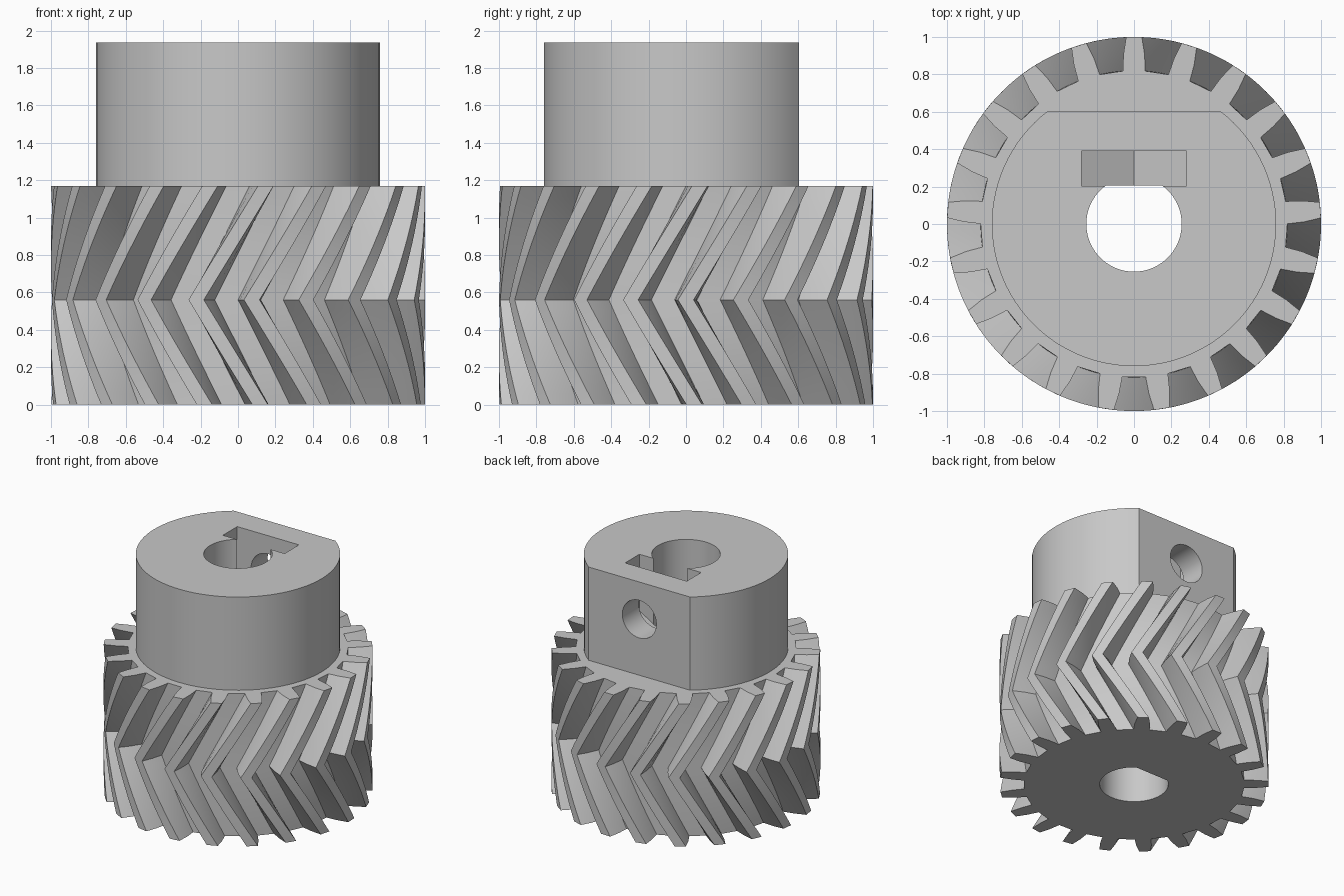
import bpy, bmesh
from math import pi, sin, cos, asin, radians
from mathutils import Matrix

cube = bpy.data.objects.get("Cube")
if cube:
    bpy.data.objects.remove(cube, do_unlink=True)

TEETH = 21
MID, TOP, HUB_TOP = 0.56, 1.17, 1.935
TWIST = radians(21.5)          # rotation of the upper half of the teeth
HOLE_Z = 1.63

grey = bpy.data.materials.new("light_grey")
grey.use_nodes = True
grey.diffuse_color = (0.58, 0.58, 0.58, 1)
grey.node_tree.nodes["Principled BSDF"].inputs["Base Color"].default_value = grey.diffuse_color


def loft(name, profile, levels, matrix=Matrix()):
    """Skin a closed outline through (height, rotation) levels."""
    bm = bmesh.new()
    rings = []
    for z, a in levels:
        rings.append([bm.verts.new((x * cos(a) - y * sin(a), x * sin(a) + y * cos(a), z))
                      for x, y in profile])
    n = len(profile)
    for low, high in zip(rings, rings[1:]):
        for i in range(n):
            j = (i + 1) % n
            bm.faces.new((low[i], low[j], high[j], high[i]))
    bm.faces.new(rings[0][::-1])
    bm.faces.new(rings[-1])
    bm.transform(matrix)
    bmesh.ops.recalc_face_normals(bm, faces=bm.faces)
    mesh = bpy.data.meshes.new(name)
    bm.to_mesh(mesh)
    bm.free()
    mesh.materials.append(grey)
    obj = bpy.data.objects.new(name, mesh)
    bpy.context.collection.objects.link(obj)
    return obj


def polar(r, a):
    return (r * cos(a), r * sin(a))


def d_outline(r, flat, steps):
    """Circle with its +y side cut flat."""
    a = asin(flat / r)
    return [polar(r, pi - a + (pi + 2 * a) * i / steps) for i in range(steps + 1)]


def circle(r, steps, start=0.0):
    return [polar(r, start + 2 * pi * i / steps) for i in range(steps)]


def cut(obj, cutter):
    mod = obj.modifiers.new("cut", "BOOLEAN")
    mod.operation = "DIFFERENCE"
    mod.solver = "EXACT"
    mod.object = cutter
    bpy.ops.object.select_all(action="DESELECT")
    bpy.context.view_layer.objects.active = obj
    obj.select_set(True)
    bpy.ops.object.modifier_apply(modifier=mod.name)


# Herringbone gear: tooth outline twisted one way, then back
flank = [(0.82, -4.2), (0.91, -3.55), (1.0, -2.4)]
tooth = flank + [(r, -a) for r, a in reversed(flank)]
outline = [polar(r, pi / 2 + 2 * pi * t / TEETH + radians(a))
           for t in range(TEETH) for r, a in tooth]
STEPS = 10
heights = [MID * i / STEPS for i in range(STEPS)]
heights += [MID + (TOP - MID) * i / STEPS for i in range(STEPS + 1)]
levels = [(z, TWIST * (abs(z - MID) / (TOP - MID) - 1)) for z in heights]
gear = loft("herringbone_gear", outline, levels)

# Hub with one flat side
hub = loft("hub", d_outline(0.76, 0.605, 80), [(TOP, 0), (HUB_TOP, 0)])

# Cutters: shaft bore, nut pocket open at the top, screw hole
bore = loft("bore_cutter", d_outline(0.255, 0.205, 48), [(-0.2, 0), (2.2, 0)])
to_back = Matrix.Translation((0, 0, HOLE_Z)) @ Matrix.Rotation(pi / 2, 4, "X")
half, point = 0.28, 0.16
pocket_outline = [(-half, -point), (0, -2 * point), (half, -point), (half, 0.5), (-half, 0.5)]
pocket = loft("nut_pocket_cutter", pocket_outline, [(-0.39, 0), (-0.204, 0)], to_back)
screw = loft("screw_hole_cutter", circle(0.155, 32), [(-0.8, 0), (-0.1, 0)], to_back)

cut(gear, bore)
for cutter in (bore, pocket, screw):
    cut(hub, cutter)
for cutter in (bore, pocket, screw):
    bpy.data.objects.remove(cutter, do_unlink=True)

# Smooth round walls, crisp edges
bpy.ops.object.select_all(action="DESELECT")
for obj in (gear, hub):
    obj.select_set(True)
bpy.context.view_layer.objects.active = hub
bpy.ops.object.shade_smooth_by_angle(angle=radians(25))
